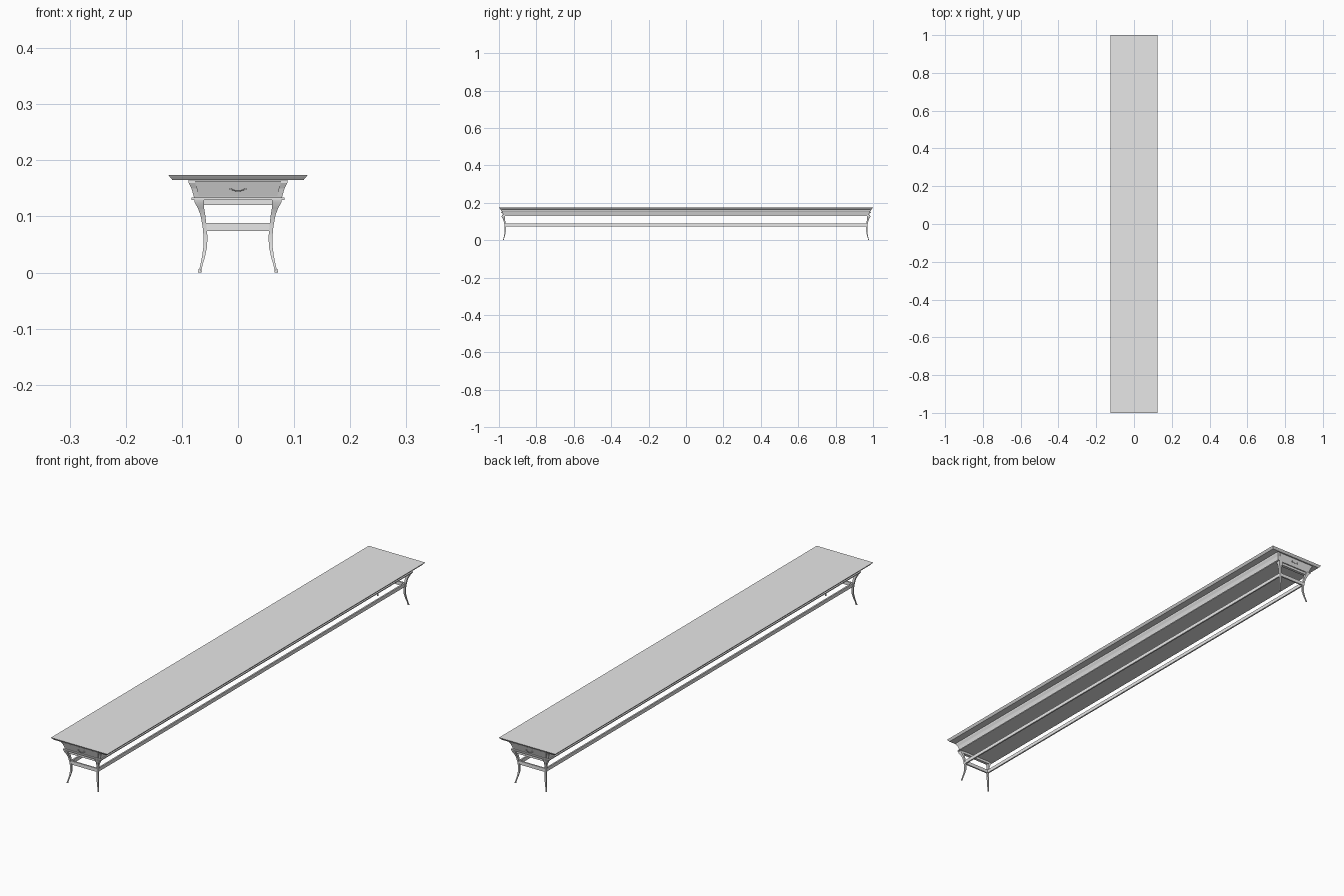
import bpy
import bmesh
import math
from mathutils import Vector

cube = bpy.data.objects.get("Cube")
if cube:
    bpy.data.objects.remove(cube, do_unlink=True)

grey = bpy.data.materials.new("plain_grey")
grey.use_nodes = True
grey.diffuse_color = (0.8, 0.8, 0.8, 1)
grey.node_tree.nodes["Principled BSDF"].inputs["Base Color"].default_value = (0.8, 0.8, 0.8, 1)


def finish(name, bm, smooth=False):
    bmesh.ops.recalc_face_normals(bm, faces=bm.faces)
    mesh = bpy.data.meshes.new(name)
    bm.to_mesh(mesh)
    bm.free()
    mesh.materials.append(grey)
    obj = bpy.data.objects.new(name, mesh)
    bpy.context.collection.objects.link(obj)
    if smooth:
        bpy.ops.object.select_all(action="DESELECT")
        obj.select_set(True)
        bpy.context.view_layer.objects.active = obj
        bpy.ops.object.shade_smooth_by_angle(angle=math.radians(40))
    return obj


def loft(name, sections, smooth=False):
    """Stack rectangles given as (cx, cy, half_x, half_y, z)."""
    bm = bmesh.new()
    rings = []
    for cx, cy, hx, hy, z in sections:
        rings.append([bm.verts.new((cx + sx * hx, cy + sy * hy, z))
                      for sx, sy in ((-1, -1), (1, -1), (1, 1), (-1, 1))])
    for low, high in zip(rings, rings[1:]):
        for i in range(4):
            j = (i + 1) % 4
            bm.faces.new((low[i], low[j], high[j], high[i]))
    bm.faces.new(rings[0][::-1])
    bm.faces.new(rings[-1])
    return finish(name, bm, smooth)


def box(name, cx, cy, hx, hy, z0, z1):
    return loft(name, [(cx, cy, hx, hy, z0), (cx, cy, hx, hy, z1)])


def rod(name, points, radius):
    curve = bpy.data.curves.new(name, "CURVE")
    curve.dimensions = "3D"
    curve.bevel_depth = radius
    curve.bevel_resolution = 1
    curve.use_fill_caps = True
    spline = curve.splines.new("POLY")
    spline.points.add(len(points) - 1)
    for p, co in zip(spline.points, points):
        p.co = (*co, 1)
    curve.materials.append(grey)
    obj = bpy.data.objects.new(name, curve)
    bpy.context.collection.objects.link(obj)


# Table top with undercut edge
loft("table_top", [(0, 0, 0.117, 0.993, 0.165), (0, 0, 0.122, 0.998, 0.171),
                   (0, 0, 0.124, 1.0, 0.174)])

# Flared apron and the moulding under it
loft("apron", [(0, 0, 0.078, 0.977, 0.133), (0, 0, 0.083, 0.982, 0.150),
               (0, 0, 0.088, 0.987, 0.160), (0, 0, 0.088, 0.987, 0.165)])
box("apron_moulding", 0, 0, 0.083, 0.984, 0.1295, 0.1335)

# Cabriole leg profile: distance from the centre line, half width, height
LEG = [(0.0675, 0.0022, 0.003), (0.0655, 0.0020, 0.012), (0.0615, 0.0026, 0.028),
       (0.0585, 0.0032, 0.045), (0.0578, 0.0034, 0.062), (0.0595, 0.0036, 0.082),
       (0.0625, 0.0042, 0.102), (0.0660, 0.0056, 0.115), (0.0690, 0.0080, 0.124),
       (0.0695, 0.0085, 0.130)]
Y_SHIFT = 0.908

for sy, end in ((-1, "front"), (1, "back")):
    for sx, side in ((1, "left"), (-1, "right")):
        tag = f"{end}_{side}"
        loft(f"{tag}_leg", [(sx * d, sy * (d + Y_SHIFT), w, w, z) for d, w, z in LEG], True)
        # Small pad foot
        bm = bmesh.new()
        bmesh.ops.create_cone(bm, cap_ends=True, segments=10, radius1=0.0032,
                              radius2=0.0024, depth=0.006)
        bmesh.ops.translate(bm, verts=bm.verts,
                            vec=Vector((sx * 0.068, sy * (0.068 + Y_SHIFT), 0.003)))
        finish(f"{tag}_foot", bm, True)

    # End rail and end stretcher
    box(f"{end}_rail", 0, sy * 0.973, 0.066, 0.006, 0.120, 0.130)
    box(f"{end}_stretcher", 0, sy * 0.967, 0.058, 0.003, 0.074, 0.088)

    # Drawer front following the slope of the apron
    bm = bmesh.new()
    outline = ((-0.070, 0.136), (0.070, 0.136), (0.077, 0.163), (-0.077, 0.163))
    rings = []
    for out in (0.0, 0.0015):
        rings.append([bm.verts.new((x, sy * (0.9775 + (z - 0.133) * 0.36 + out), z))
                      for x, z in outline])
    for i in range(4):
        j = (i + 1) % 4
        bm.faces.new((rings[0][i], rings[0][j], rings[1][j], rings[1][i]))
    bm.faces.new(rings[0])
    bm.faces.new(rings[1])
    finish(f"{end}_drawer", bm)

    # Drawer pull: drooping bail between two mounts
    bail = []
    for i in range(9):
        t = -1 + i / 4
        bail.append((0.013 * t, sy * (0.9885 - 0.001 * t * t), 0.145 + 0.004 * t * t))
    rod(f"{end}_pull", bail, 0.0009)
    for sx, side in ((1, "left"), (-1, "right")):
        box(f"{end}_pull_mount_{side}", sx * 0.013, sy * 0.986, 0.002, 0.003, 0.147, 0.151)

# Long stretchers
for sx, side in ((1, "left"), (-1, "right")):
    box(f"{side}_stretcher", sx * 0.058, 0, 0.003, 0.966, 0.074, 0.088)
